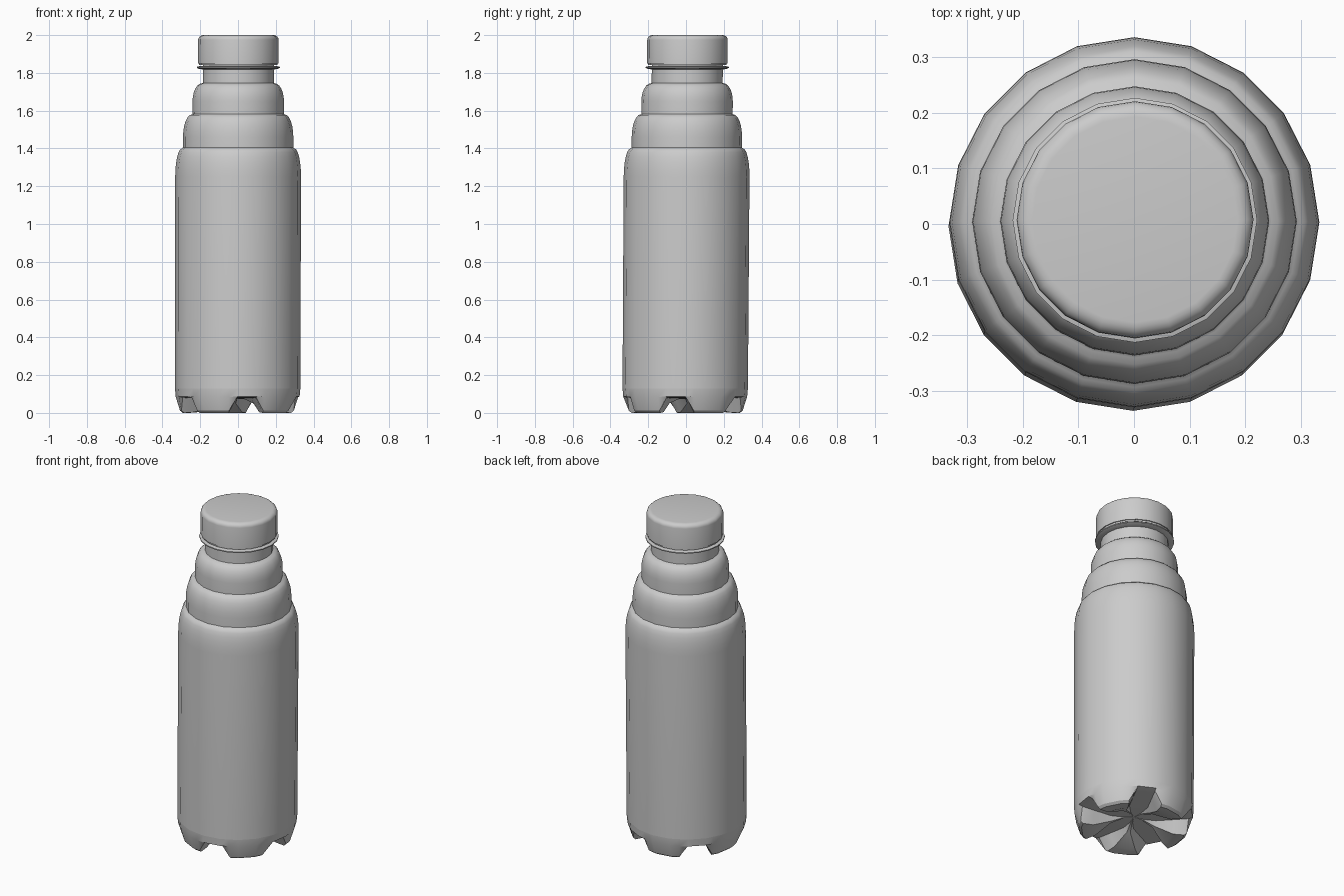
import bpy, bmesh, math

if "Cube" in bpy.data.objects:
    bpy.data.objects.remove(bpy.data.objects["Cube"])

SIDES = 20
R = 0.333                      # body radius

grey = bpy.data.materials.new("plain grey")
grey.diffuse_color = (0.6, 0.6, 0.6, 1)
grey.use_nodes = True
grey.node_tree.nodes["Principled BSDF"].inputs["Base Color"].default_value = grey.diffuse_color


def lean(x, y, z):
    """The whole bottle leans very slightly backwards."""
    return (x - 0.002 + 0.002 * z, y - 0.005 + 0.0065 * z, z)


def skin(name, rings, cap_start=None, cap_end=None, angle=40):
    """Bridge rings of points, ordered from the underside outwards and up."""
    bm = bmesh.new()
    loops = [[bm.verts.new(lean(*p)) for p in ring] for ring in rings]
    n = len(loops[0])
    for a, b in zip(loops, loops[1:]):
        for i in range(n):
            j = (i + 1) % n
            bm.faces.new((a[i], a[j], b[j], b[i]))
    if cap_start is not None:
        c = bm.verts.new(lean(0, 0, cap_start))
        for i in range(n):
            bm.faces.new((c, loops[0][(i + 1) % n], loops[0][i]))
    if cap_end is not None:
        bm.faces.new(loops[-1])
    mesh = bpy.data.meshes.new(name)
    bm.to_mesh(mesh)
    bm.free()
    mesh.materials.append(grey)
    ob = bpy.data.objects.new(name, mesh)
    bpy.context.collection.objects.link(ob)
    bpy.ops.object.select_all(action='DESELECT')
    ob.select_set(True)
    bpy.context.view_layer.objects.active = ob
    bpy.ops.object.shade_smooth_by_angle(angle=math.radians(angle))
    return ob


def circle(r, z):
    return [(r * math.cos(2 * math.pi * i / SIDES),
             r * math.sin(2 * math.pi * i / SIDES), z) for i in range(SIDES)]


def lathe(name, profile, **caps):
    return skin(name, [circle(r, z) for r, z in profile], **caps)


def shoulder(r_out, z_low, r_in, z_high, steps=6):
    """Quarter-ellipse curve running up and inwards."""
    pts = []
    for k in range(steps + 1):
        t = math.pi / 2 * k / steps
        pts.append((r_in + (r_out - r_in) * math.cos(t),
                    z_low + (z_high - z_low) * math.sin(t)))
    return pts


# Body: straight wall, three stepped shoulders, then the neck
profile = [(R - 0.001, 0.13)]
profile += shoulder(R, 1.25, 0.298, 1.40)
profile += [(0.292, 1.405)] + shoulder(0.292, 1.46, 0.246, 1.58)
profile += [(0.242, 1.583)] + shoulder(0.242, 1.65, 0.192, 1.745)
profile += [(0.188, 1.747), (0.188, 1.90)]
lathe("bottle_body", profile, cap_end=1)

# Neck collar below the cap
lathe("neck_collar", [(0.18, 1.818), (0.205, 1.82), (0.22, 1.826),
                      (0.22, 1.832), (0.205, 1.836), (0.18, 1.838)])

# Screw cap with a rounded upper edge and a thin band underneath
lathe("cap_band", [(0.18, 1.841), (0.207, 1.841), (0.207, 1.852)])
lathe("screw_cap", [(0.18, 1.85), (0.213, 1.85)]
      + shoulder(0.213, 1.975, 0.185, 2.0, 5), cap_end=1)

# Base: five feet separated by straight-sided radial slots
SLOT = 279                     # direction of the first slot, degrees


def wall_radius(r, deg):
    """Radius of the twenty-sided wall in a given direction."""
    half = 180 / SIDES
    off = deg % (2 * half) - half
    return r * math.cos(math.radians(half)) / math.cos(math.radians(off))


def base_ring(r, z_slot, z_foot):
    roof = min(math.degrees(math.asin(min(1, 0.052 / r))), 29)
    edge = min(roof + 8, 32)
    outer = max(27, edge + 2)
    pts = []
    for k in range(5):
        for a, z in ((-outer, z_foot), (-edge, z_foot), (-roof, z_slot),
                     (roof, z_slot), (edge, z_foot), (outer, z_foot)):
            deg = SLOT + 72 * k + a
            q = wall_radius(r, deg)
            t = math.radians(deg)
            pts.append((q * math.cos(t), q * math.sin(t), z))
    return pts


skin("footed_base", [base_ring(0.06, 0.075, 0.072),
                     base_ring(0.13, 0.076, 0.05),
                     base_ring(0.23, 0.078, 0.004),
                     base_ring(0.29, 0.08, 0.0),
                     base_ring(0.305, 0.081, 0.012),
                     base_ring(0.328, 0.086, 0.085),
                     base_ring(R - 0.001, 0.13, 0.13)],
     cap_start=0.075, angle=30)
